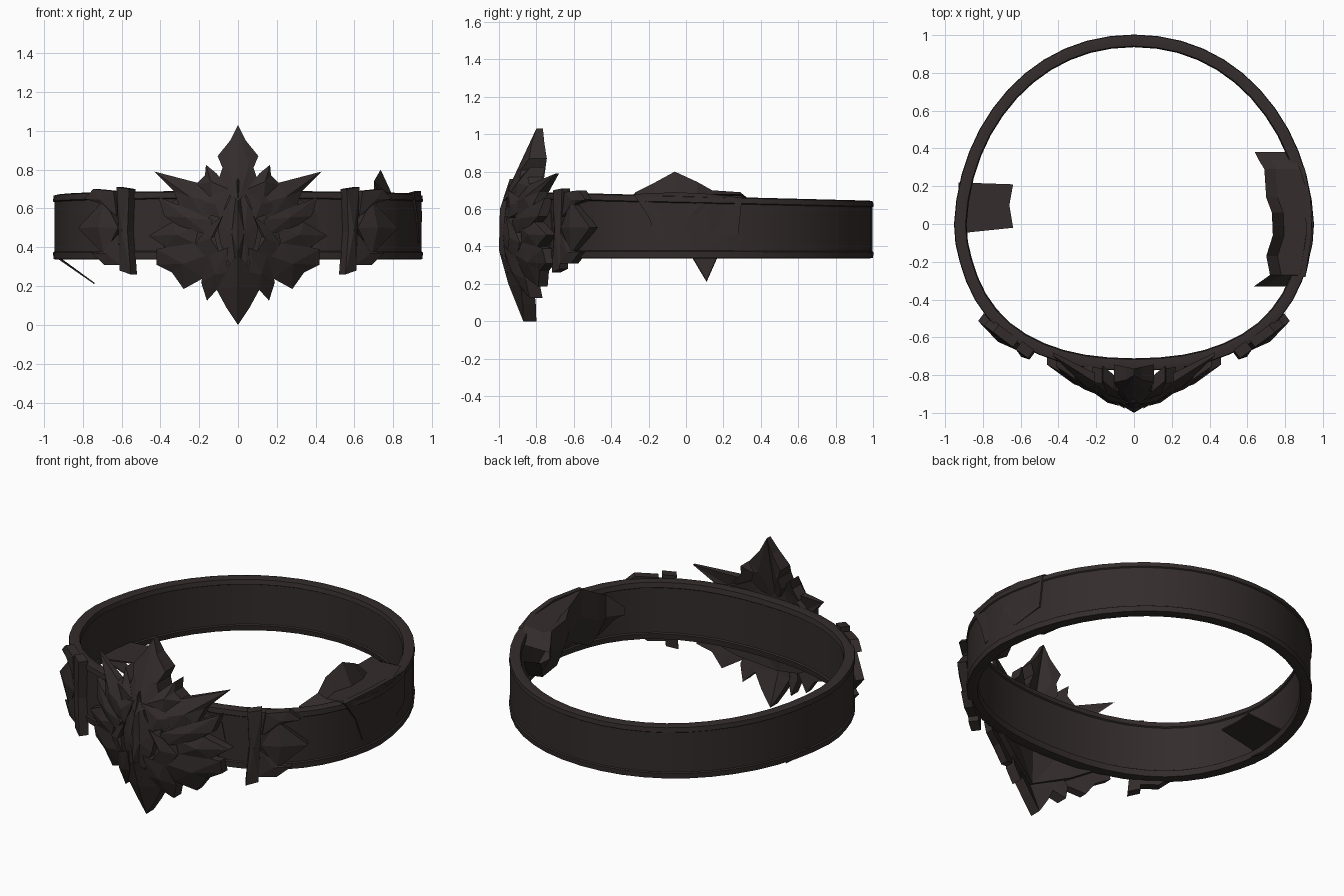
import bpy, bmesh, math
from mathutils import Vector

if "Cube" in bpy.data.objects:
    bpy.data.objects.remove(bpy.data.objects["Cube"])

leather = bpy.data.materials.new("dark_brown")
leather.diffuse_color = (0.034, 0.025, 0.025, 1)
leather.use_nodes = True
leather.node_tree.nodes["Principled BSDF"].inputs["Base Color"].default_value = leather.diffuse_color


def finish(name, bm, smooth=False):
    bmesh.ops.recalc_face_normals(bm, faces=bm.faces)
    me = bpy.data.meshes.new(name)
    bm.to_mesh(me)
    bm.free()
    ob = bpy.data.objects.new(name, me)
    bpy.context.collection.objects.link(ob)
    me.materials.append(leather)
    if smooth:
        bpy.context.view_layer.objects.active = ob
        ob.select_set(True)
        bpy.ops.object.shade_smooth_by_angle(angle=math.radians(30))
        ob.select_set(False)
    return ob


def lerp(table, v):
    for (a, fa), (b, fb) in zip(table, table[1:]):
        if v <= b:
            return fa + (fb - fa) * max(0, (v - a) / (b - a))
    return table[-1][1]


# Closed strap: rimmed section swept round an egg-shaped outline
half = [(0, 1.0), (.25, .967), (.475, .868), (.665, .71), (.815, .5), (.91, .26), (.95, 0),
        (.92, -.2), (.84, -.4), (.7, -.57), (.5, -.69), (.27, -.755)]
loop = half + [(0, -.775)] + [(-x, y) for x, y in half[:0:-1]]
n = len(loop)
path = []
for i in range(n):
    p0, p1, p2, p3 = [Vector(loop[(i + k) % n]) for k in (-1, 0, 1, 2)]
    for t in (0, .5):
        path.append(.5 * (2 * p1 + (p2 - p0) * t + (2 * p0 - 5 * p1 + 4 * p2 - p3) * t * t
                          + (3 * p1 - p0 - 3 * p2 + p3) * t ** 3))
section = [(0, .01), (.003, .11), (-.004, .125), (-.004, .885), (.003, .90), (0, .985), (-.02, 1),
           (-.058, .985), (-.064, .90), (-.056, .885), (-.056, .125), (-.064, .11), (-.058, .01), (-.02, 0)]
bm = bmesh.new()
rings = []
for i, p in enumerate(path):
    t = (path[(i + 1) % len(path)] - path[i - 1]).normalized()
    nrm = Vector((-t.y, t.x))
    if nrm.dot(p) < 0:
        nrm = -nrm
    top = .69 - .045 * (p.y + .78) / 1.78
    rings.append([bm.verts.new((p.x + nrm.x * o, p.y + nrm.y * o, .336 + (top - .336) * h))
                  for o, h in section])
m = len(section)
for i, a in enumerate(rings):
    b = rings[(i + 1) % len(rings)]
    for j in range(m):
        bm.faces.new((a[j], b[j], b[(j + 1) % m], a[(j + 1) % m]))
finish("strap", bm, True)


def shard(name, pts, place, ridge=.03, thick=.05, sides=(1, -1)):
    """Faceted blade: outline (u, z) raised to a central point, with a flat back."""
    bm = bmesh.new()
    cu = sum(p[0] for p in pts) / len(pts)
    cz = sum(p[1] for p in pts) / len(pts)
    for s in sides:
        def vert(u, z, lift):
            x, y, zz = place(u, z, lift)
            return bm.verts.new((s * x, y, zz))
        front = [vert(u, z, 0) for u, z in pts]
        back = [vert(u, z, -thick) for u, z in pts]
        fc, bc = vert(cu, cz, ridge), vert(cu, cz, -thick)
        for i in range(len(pts)):
            j = (i + 1) % len(pts)
            bm.faces.new((front[i], front[j], fc))
            bm.faces.new((back[j], back[i], bc))
            bm.faces.new((front[i], back[i], back[j], front[j]))
    return finish(name, bm)


# Buckle: keel-shaped cluster of layered blades
keel = [(0, -.87), (.2, -.95), (.38, -1.0), (.6, -.995), (.83, -.92), (1.03, -.80)]


def on_buckle(x, z, lift):
    return x, min(lerp(keel, z) + .55 * abs(x) - lift, -.765 + .2 * abs(x)), z


def raised(d):
    return lambda x, z, lift: on_buckle(x, z, lift + d)


shard("buckle_base", [(0, .8), (.12, .73), (.28, .67), (.40, .6), (.42, .48), (.36, .36),
                      (.2, .27), (0, .2)], raised(-.05), 0, .04)
shard("buckle_crest", [(0, 1.03), (.04, .95), (.105, .87), (.08, .81), (.1, .75), (.06, .68), (0, .64)],
      on_buckle, -.005, .13)
shard("buckle_keel", [(0, .76), (.05, .63), (.11, .53), (.09, .42), (.04, .3), (0, .2),
                      (0, .38), (0, .48), (0, .6)], on_buckle, 0, .06)
shard("buckle_point", [(0, .36), (.06, .3), (.12, .2), (.06, .09), (0, 0), (0, .2)], on_buckle, 0, .07)
shard("upper_wing", [(.09, .62), (.2, .73), (.43, .79), (.33, .69), (.30, .60), (.16, .54)],
      on_buckle, .03)
shard("upper_spike", [(.05, .70), (.11, .78), (.165, .825), (.17, .77), (.22, .72), (.13, .64)],
      on_buckle, .03, .08)
shard("middle_wing", [(.13, .54), (.26, .6), (.41, .66), (.38, .56), (.27, .49), (.16, .47)],
      raised(.005), .02)
shard("cheek_blade", [(.2, .51), (.34, .53), (.46, .46), (.37, .40), (.22, .42)], on_buckle, .025)
shard("lower_wing", [(.1, .38), (.24, .43), (.42, .39), (.42, .31), (.34, .27), (.28, .185), (.18, .24)],
      on_buckle, .025)
shard("lower_fang", [(.05, .40), (.15, .36), (.19, .22), (.16, .125), (.11, .18), (.06, .27)],
      raised(.005), .02, .07)
shard("inner_scale", [(.08, .56), (.15, .51), (.22, .42), (.17, .34), (.1, .38), (.12, .46)],
      raised(.01), .015)
shard("brow_blade", [(.03, .70), (.10, .68), (.22, .63), (.16, .57), (.09, .55)], raised(.005), .015)


# Diamond ornaments either side of the buckle
def on_side(u, z, lift):
    k = .022 + lift
    return .66 + .8 * u + .6 * k, -.61 + .6 * u - .8 * k, z


shard("ornament_bar", [(-.14, .70), (-.06, .71), (-.07, .5), (-.08, .28), (-.15, .26), (-.13, .48)],
      on_side, .015, .055)
shard("ornament_diamond", [(-.07, .5), (.02, .645), (.19, .5), (.02, .36)], on_side, .025, .05)
shard("ornament_upper_leaf", [(-.06, .56), (-.04, .69), (.09, .70), (.15, .65), (.06, .63)], on_side, .01)
shard("ornament_lower_leaf", [(-.07, .47), (-.08, .31), (.02, .31), (.1, .37), (.03, .38)], on_side, .01)


# Shallow facets on the outside of the right hip
def on_hip(y, z, lift):
    return .943 - .45 * y * y + lift, y, z


shard("hip_facet", [(-.28, .68), (-.05, .69), (.14, .68), (.3, .66), (.28, .47), (.12, .42),
                    (-.02, .45), (-.15, .42), (-.2, .56)], on_hip, .005, .03, (1,))

# Hollow ornament on the inside of the right hip: (y, inner x, crest z, foot z, strap x)
hip = [(-.33, .635, .61, .53, .80), (-.27, .72, .69, .42, .87), (-.17, .70, .74, .41, .92),
       (-.06, .735, .80, .46, .94), (.06, .73, .745, .45, .94), (.14, .70, .70, .41, .93),
       (.29, .69, .69, .40, .88), (.34, .66, .65, .46, .85), (.38, .64, .61, .53, .82)]
bm = bmesh.new()
rows = []
for y, x, crest, foot, edge in hip:
    rows.append([bm.verts.new(c) for c in (
        (edge, y, min(crest, .68)), (x + .06, y, min(crest, .67)), (x, y, crest),
        (x, y, (crest + foot) / 2), (x + .06, y, foot), (edge, y, foot - .02))])
for a, b in zip(rows, rows[1:]):
    for j in range(5):
        bm.faces.new((a[j], b[j], b[j + 1], a[j + 1]))
finish("hip_ornament", bm)

# Loose flap and hanging tongue on the inside of the left hip
for name, pts in (
        ("left_flap", [(-.93, -.05, .37), (-.93, .22, .37), (-.64, .21, .40), (-.66, .1, .41), (-.64, -.02, .40)]),
        ("left_tongue", [(-.935, .03, .345), (-.925, .17, .345), (-.74, .11, .21)])):
    bm = bmesh.new()
    lower = [bm.verts.new(p) for p in pts]
    upper = [bm.verts.new((x, y, z + .008)) for x, y, z in pts]
    bm.faces.new(lower)
    bm.faces.new(upper)
    for i in range(len(pts)):
        j = (i + 1) % len(pts)
        bm.faces.new((lower[i], lower[j], upper[j], upper[i]))
    finish(name, bm)
